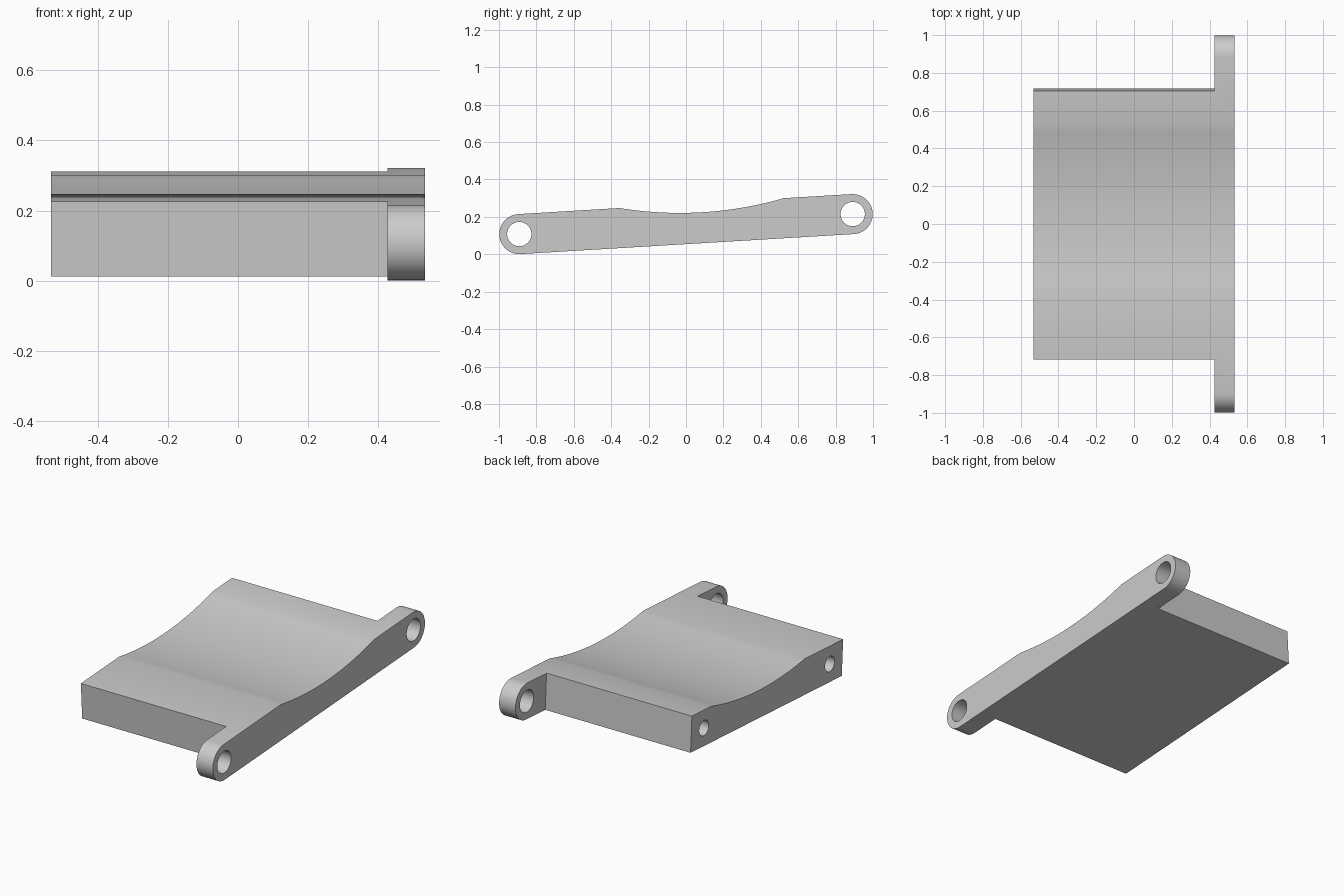
import bpy, bmesh
from math import sin, cos, pi, asin, atan
from mathutils import Matrix

cube = bpy.data.objects.get("Cube")
if cube:
    bpy.data.objects.remove(cube)

HALF_W = 0.533       # half width across x
ARM_X = 0.425        # inner face of the side arm
R = 0.107            # half thickness and arm end radius
PIN = 0.893          # arm hole distance from the middle
BLOCK = 0.713        # half length of the wide block
DIP_U, DIP_HALF, DIP_R = 0.09, 0.44, 2.0
TILT = Matrix.Translation((0, 0, 0.1615)) @ Matrix.Rotation(atan(0.06), 4, 'X')

grey = bpy.data.materials.new("grey")
grey.use_nodes = True
colour = (0.6, 0.6, 0.6, 1)
grey.diffuse_color = colour
grey.node_tree.nodes["Principled BSDF"].inputs["Base Color"].default_value = colour


def extrude(name, profile, x0, x1):
    """Extrude a (y, z) outline along x, then tilt it."""
    bm = bmesh.new()
    face = bm.faces.new([bm.verts.new((x0, y, z)) for y, z in profile])
    moved = bmesh.ops.extrude_face_region(bm, geom=[face])["geom"]
    bmesh.ops.translate(bm, vec=(x1 - x0, 0, 0),
                        verts=[v for v in moved if isinstance(v, bmesh.types.BMVert)])
    bmesh.ops.recalc_face_normals(bm, faces=bm.faces)
    bm.transform(TILT)
    mesh = bpy.data.meshes.new(name)
    bm.to_mesh(mesh)
    bm.free()
    mesh.materials.append(grey)
    obj = bpy.data.objects.new(name, mesh)
    bpy.context.collection.objects.link(obj)
    return obj


def arc(u, v, r, a0, a1, n):
    return [(u + r * cos(a0 + (a1 - a0) * i / n), v + r * sin(a0 + (a1 - a0) * i / n))
            for i in range(n + 1)]


# Side outline: two round ends and a shallow hollow in the top
half = asin(DIP_HALF / DIP_R)
hollow = arc(DIP_U, R + DIP_R * cos(half), DIP_R, -pi / 2 + half, -pi / 2 - half, 24)
outline = arc(PIN, 0, R, -pi / 2, pi / 2, 24) + hollow + arc(-PIN, 0, R, pi / 2, 3 * pi / 2, 24)
link = extrude("chain_link", outline, -HALF_W, HALF_W)

# Cutters: end notches, through holes in the arm, blind holes in the block
cutters = []
for side, end in ((-1, "front"), (1, "back")):
    a, b = side * BLOCK, side * 1.2
    box = [(a, -0.3), (b, -0.3), (b, 0.3), (a, 0.3)]
    cutters.append(extrude(end + "_notch_cutter", box, -0.7, ARM_X))
    cutters.append(extrude(end + "_arm_hole_cutter",
                           arc(side * PIN, 0, 0.065, 0, 2 * pi, 40)[:-1], 0.3, 0.7))
    cutters.append(extrude(end + "_pin_hole_cutter",
                           arc(side * 0.593, 0, 0.045, 0, 2 * pi, 32)[:-1], -0.7, -0.2))

bpy.ops.object.select_all(action='DESELECT')
link.select_set(True)
bpy.context.view_layer.objects.active = link
for cutter in cutters:
    mod = link.modifiers.new(cutter.name, 'BOOLEAN')
    mod.operation, mod.solver, mod.object = 'DIFFERENCE', 'EXACT', cutter
    bpy.ops.object.modifier_apply(modifier=mod.name)
    bpy.data.objects.remove(cutter)

bpy.ops.object.shade_smooth_by_angle(angle=pi / 6)
